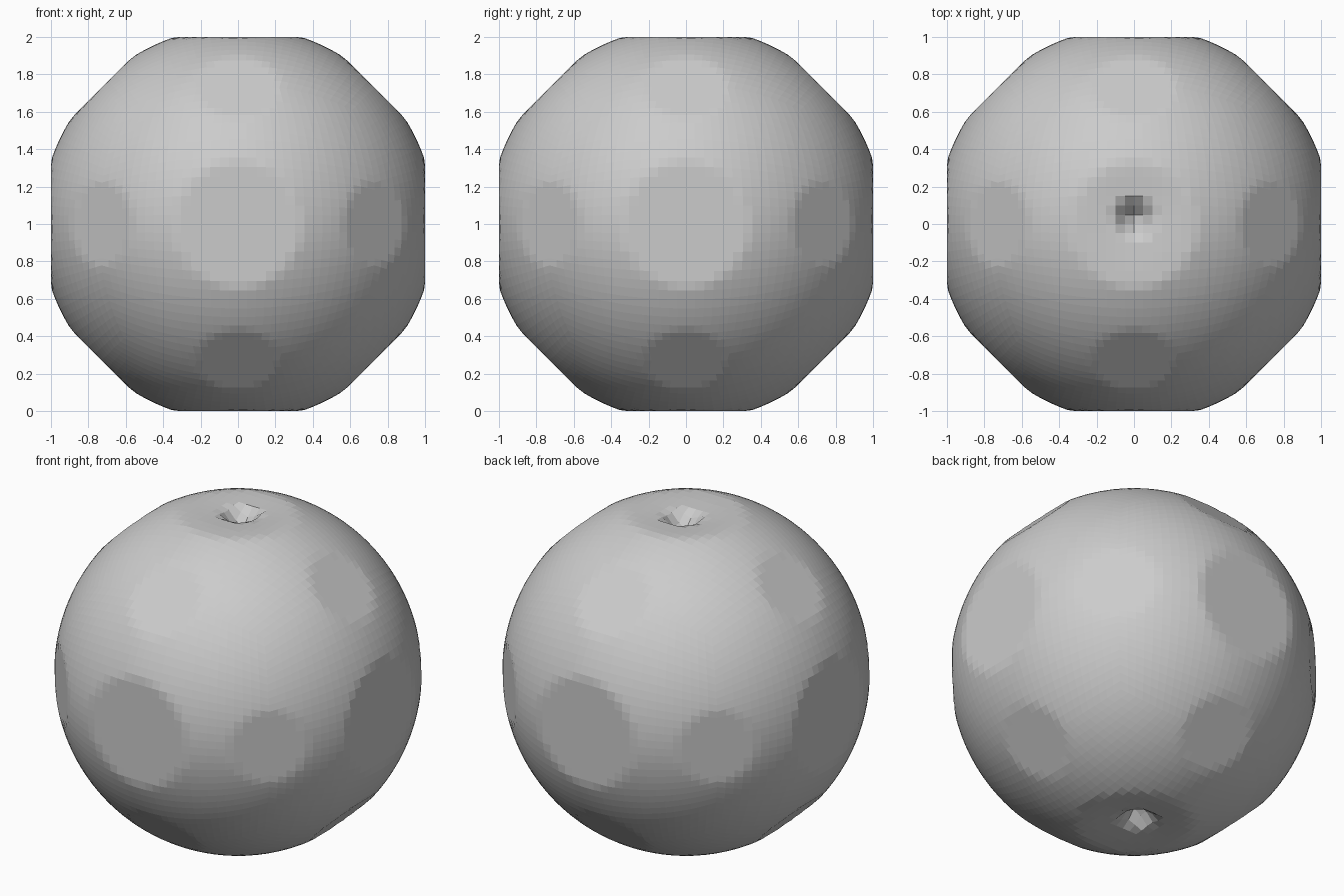
import bpy, bmesh, math
from mathutils import Vector

cube = bpy.data.objects.get("Cube")
if cube:
    bpy.data.objects.remove(cube, do_unlink=True)

ROUND = 1.055      # radius of the round body
FACE = 1.0         # distance of the six flats
BEVEL = 1.03       # distance of the twelve soft edge bevels
PIT_RADIUS, PIT_DEPTH = 0.11, 0.12

# Flats on the axes, bevels between each pair of axes
steps = (-1, 0, 1)
planes = []
for x in steps:
    for y in steps:
        for z in steps:
            count = abs(x) + abs(y) + abs(z)
            if count in (1, 2):
                planes.append((Vector((x, y, z)).normalized(), FACE if count == 1 else BEVEL))


def body_point(direction):
    """Round body trimmed by every plane."""
    reach = ROUND
    for normal, distance in planes:
        facing = direction.dot(normal)
        if facing > 0.5:
            reach = min(reach, distance / facing)
    return direction * reach


# Body: even grid on a cube, wrapped onto the trimmed sphere
bm = bmesh.new()
bmesh.ops.create_cube(bm, size=2)
bmesh.ops.subdivide_edges(bm, edges=bm.edges[:], cuts=31, use_grid_fill=True)
for v in bm.verts:
    v.co = body_point(Vector([math.tan(c * math.pi / 4) for c in v.co]).normalized())

# Funnel pits at the top and bottom, with a shallow dish around each
for v in bm.verts:
    if abs(v.co.z) > 0.9:
        off = math.hypot(v.co.x, v.co.y - 0.03)
        sink = PIT_DEPTH * max(0, 1 - off / PIT_RADIUS)
        sink += 0.015 * max(0, 1 - off / 0.25)
        v.co.z -= math.copysign(sink, v.co.z)
for v in bm.verts:
    v.co.z += 1

mesh = bpy.data.meshes.new("body")
bm.to_mesh(mesh)
bm.free()
body = bpy.data.objects.new("body", mesh)
bpy.context.collection.objects.link(body)

# Plain grey
grey = bpy.data.materials.new("plain grey")
grey.use_nodes = True
colour = (0.6, 0.6, 0.6, 1)
grey.diffuse_color = colour
grey.node_tree.nodes["Principled BSDF"].inputs["Base Color"].default_value = colour
mesh.materials.append(grey)
